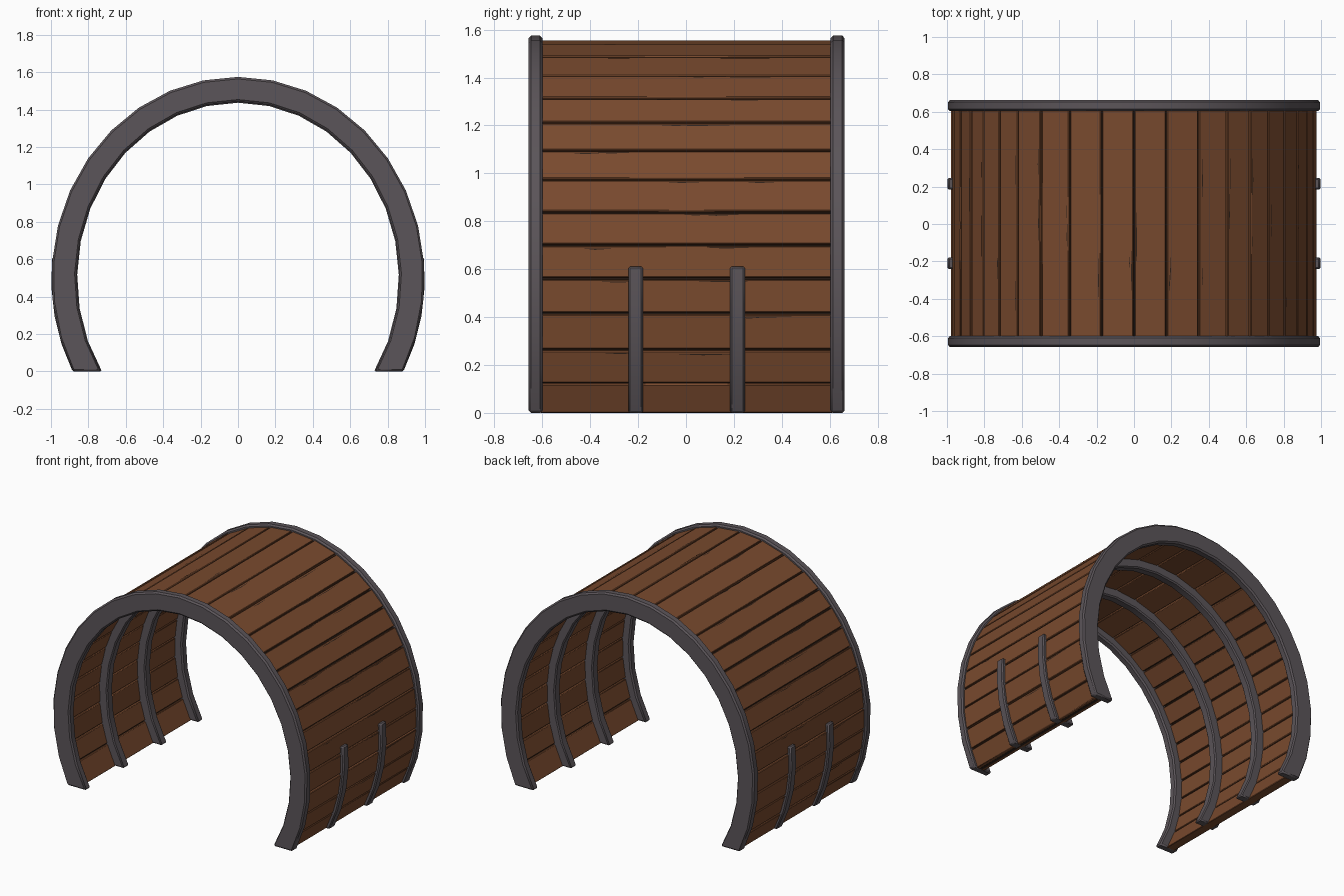
import bpy, bmesh, math, random

if "Cube" in bpy.data.objects:
    bpy.data.objects.remove(bpy.data.objects["Cube"])
random.seed(4)
CZ = 0.5  # height of the arch centre


def mat(name, c):
    m = bpy.data.materials.new(name)
    m.diffuse_color = (*c, 1)
    m.use_nodes = True
    m.node_tree.nodes["Principled BSDF"].inputs["Base Color"].default_value = m.diffuse_color
    return m


WOOD = mat("brown wood", (0.19, 0.068, 0.027))
IRON = mat("grey iron", (0.105, 0.09, 0.10))
DARK = mat("dark seam", (0.03, 0.016, 0.01))


def finish(bm, name, m, bevel=0.0):
    bmesh.ops.recalc_face_normals(bm, faces=bm.faces)
    me = bpy.data.meshes.new(name)
    bm.to_mesh(me)
    bm.free()
    ob = bpy.data.objects.new(name, me)
    bpy.context.collection.objects.link(ob)
    me.materials.append(m)
    if bevel:
        b = ob.modifiers.new("bevel", 'BEVEL')
        b.width = bevel
        b.segments = 1
        b.limit_method = 'ANGLE'
        b.angle_limit = math.radians(40)
    bpy.ops.object.select_all(action='DESELECT')
    ob.select_set(True)
    bpy.context.view_layer.objects.active = ob
    bpy.ops.object.shade_smooth_by_angle(angle=math.radians(30))
    return ob


def pt(rx, rz, t):
    return rx * math.cos(t), CZ + rz * math.sin(t)


def floor_angle(rz):
    return -math.asin(CZ / rz)


def sweep(bm, outer, inner, y0, y1, to, ti, n):
    """Rectangular bar along an elliptical arc; to / ti are outer and inner angle ranges."""
    rings = []
    for i in range(n + 1):
        f = i / n
        ox, oz = pt(*outer, to[0] + (to[1] - to[0]) * f)
        ix, iz = pt(*inner, ti[0] + (ti[1] - ti[0]) * f)
        rings.append([bm.verts.new(p) for p in
                      ((ox, y0, oz), (ox, y1, oz), (ix, y1, iz), (ix, y0, iz))])
    for a, b in zip(rings, rings[1:]):
        for k in range(4):
            bm.faces.new((a[k], a[(k + 1) % 4], b[(k + 1) % 4], b[k]))
    bm.faces.new(rings[0])
    bm.faces.new(rings[-1])


def full_arch(name, outer, inner, y0, y1, m, bevel=0.0, n=22):
    bm = bmesh.new()
    fo, fi = floor_angle(outer[1]), floor_angle(inner[1])
    sweep(bm, outer, inner, y0, y1, (fo, math.pi - fo), (fi, math.pi - fi), n)
    return finish(bm, name, m, bevel)


# end rings and inner ribs
full_arch("front_ring", (0.997, 1.075), (0.865, 0.943), -0.657, -0.6, IRON, 0.01)
full_arch("back_ring", (0.997, 1.075), (0.865, 0.943), 0.604, 0.662, IRON, 0.01)
for nm, y in (("front", -0.21), ("back", 0.215)):
    full_arch(nm + "_inner_rib", (0.935, 1.015), (0.86, 0.937), y - 0.031, y + 0.031, IRON, 0.008)

# short outer braces on both sides
fo, fi = floor_angle(1.075), floor_angle(1.02)
top = math.radians(6)
for nm, y in (("front", -0.21), ("back", 0.215)):
    for side in (1, -1):
        bm = bmesh.new()
        sweep(bm, (0.999, 1.075), (0.94, 1.02), y - 0.031, y + 0.031, (fo, top), (fi, top), 4)
        for v in bm.verts:
            v.co.x *= side
        finish(bm, nm + ("_right" if side > 0 else "_left") + "_brace", IRON, 0.008)

# planks: angles of the joints from crown to floor
JOINTS = [90, 79.8, 69.3, 59.3, 50.5, 42.5, 34.4, 26.7, 18.7, 11, 3.3, -4.6, -13, -21]
PO, PI = (0.977, 1.056), (0.918, 0.998)
bm = bmesh.new()
cracks = bmesh.new()
for side in (1, -1):
    for i, deg in enumerate(JOINTS):
        t0 = math.radians(deg)
        last = i + 1 == len(JOINTS)
        g = 0.004
        ends = [floor_angle(PO[1]), floor_angle(PI[1])] if last else \
            [math.radians(JOINTS[i + 1]) + g] * 2
        d = random.uniform(-0.003, 0.002)
        before = len(bm.verts)
        sweep(bm, (PO[0] + d, PO[1] + d), PI, -0.61, 0.615, (t0 - g, ends[0]), (t0 - g, ends[1]), 1)
        bm.verts.ensure_lookup_table()
        for v in bm.verts[before:]:
            v.co.x *= side
        # thin splits in the wood beside each joint
        if not last:
            for k in range(2):
                f = random.uniform(0.04, 0.10)
                a = t0 + (ends[0] - t0) * f
                y, ln = random.uniform(-0.5, 0.25), random.uniform(0.1, 0.3)
                f2 = f + 0.035
                p0, p1 = pt(*PO, t0 - g), pt(*PO, ends[0])
                q = []
                for ff, yy in ((f, y), (f2, y + ln * 0.4), (f, y + ln)):
                    x = p0[0] + (p1[0] - p0[0]) * ff
                    z = p0[1] + (p1[1] - p0[1]) * ff
                    nx, nz = x, z - CZ
                    s = 1.002
                    q.append(cracks.verts.new((side * nx * s, yy, CZ + nz * s)))
                cracks.faces.new(q)
finish(bm, "planks", WOOD, 0.004)
finish(cracks, "wood_splits", DARK)

# dark core seen through the plank gaps
full_arch("seam_core", (0.957, 1.036), (0.938, 1.017), -0.605, 0.608, DARK, 0, 44)
